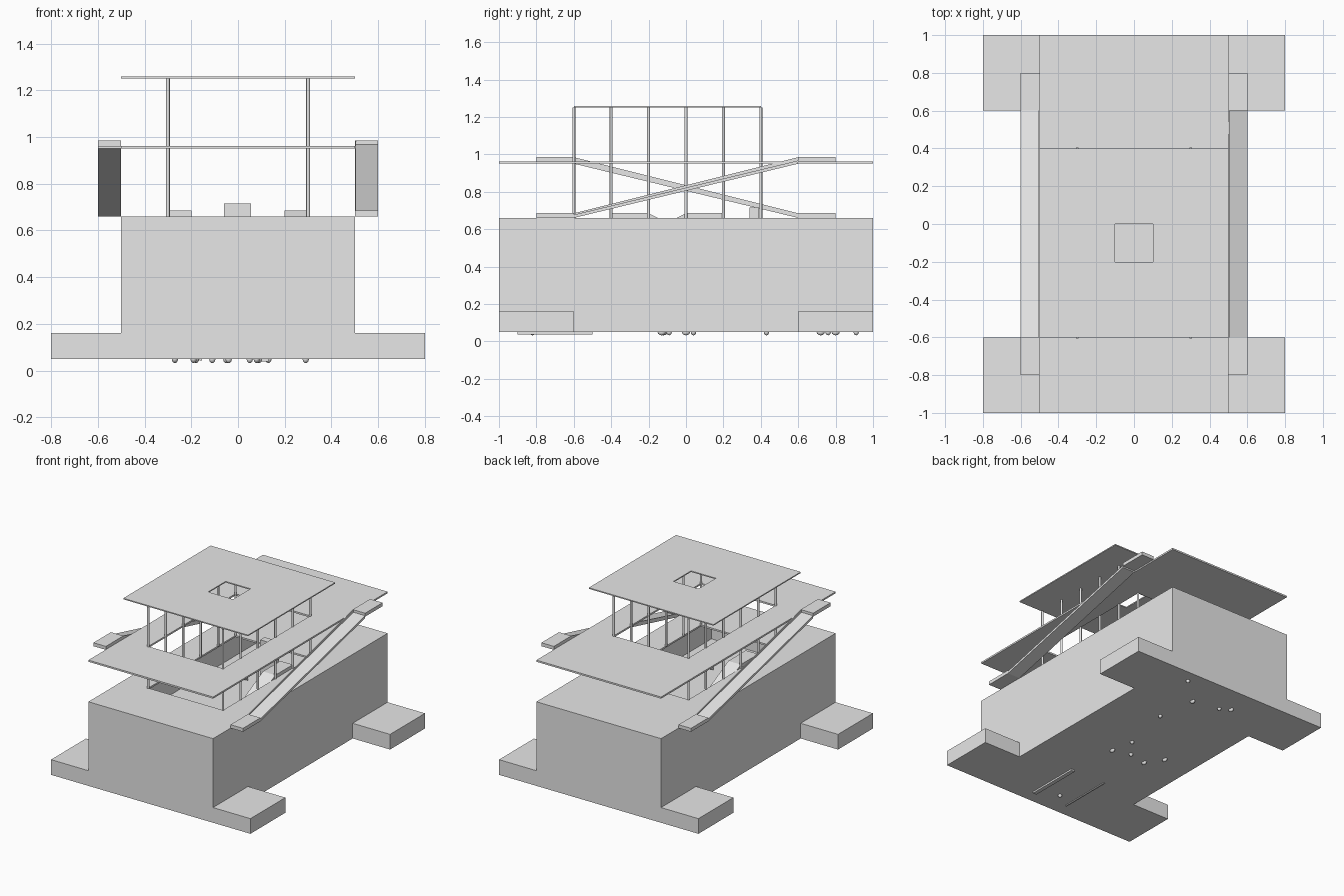
import bpy, bmesh, math
from mathutils import Vector

if "Cube" in bpy.data.objects:
    bpy.data.objects.remove(bpy.data.objects["Cube"])

grey = bpy.data.materials.new("plain_grey")
grey.use_nodes = True
grey.diffuse_color = (0.8, 0.8, 0.8, 1)
grey.node_tree.nodes["Principled BSDF"].inputs["Base Color"].default_value = (0.8, 0.8, 0.8, 1)


def finish(name, bm):
    bmesh.ops.recalc_face_normals(bm, faces=bm.faces)
    mesh = bpy.data.meshes.new(name)
    bm.to_mesh(mesh)
    bm.free()
    mesh.materials.append(grey)
    obj = bpy.data.objects.new(name, mesh)
    bpy.context.collection.objects.link(obj)
    return obj


def box(name, x0, x1, y0, y1, z0, z1):
    bm = bmesh.new()
    bmesh.ops.create_cube(bm, size=1)
    for v in bm.verts:
        v.co = Vector((x1 if v.co.x > 0 else x0,
                       y1 if v.co.y > 0 else y0,
                       z1 if v.co.z > 0 else z0))
    return finish(name, bm)


def slab_with_hole(name, outer, hole, z0, z1):
    """Rectangular plate with a rectangular opening; rectangles are x0, x1, y0, y1."""
    bm = bmesh.new()
    rings = []
    for x0, x1, y0, y1 in (outer, hole):
        for z in (z0, z1):
            corners = ((x0, y0), (x1, y0), (x1, y1), (x0, y1))
            rings.append([bm.verts.new((x, y, z)) for x, y in corners])
    out_low, out_high, in_low, in_high = rings
    for a, b in ((out_low, out_high), (out_high, in_high),
                 (in_high, in_low), (in_low, out_low)):
        for i in range(4):
            j = (i + 1) % 4
            bm.faces.new((a[i], a[j], b[j], b[i]))
    return finish(name, bm)


def side_profile(name, points, x0, x1, turn=False, pivot_y=0):
    """Extrude a y-z outline along x; turn rotates it half way round the pivot."""
    s = -1 if turn else 1
    bm = bmesh.new()
    ends = [[bm.verts.new((s * x, pivot_y + s * (y - pivot_y), z)) for y, z in points]
            for x in (x0, x1)]
    for end in ends:
        bm.faces.new(end)
    for i in range(len(points)):
        j = (i + 1) % len(points)
        bm.faces.new((ends[0][i], ends[0][j], ends[1][j], ends[1][i]))
    return finish(name, bm)


BASE, TOP, DECK, ROOF = 0.05, 0.66, 0.95, 1.25
well = (-0.3, 0.3, -0.6, 0.4)
plan = (-0.5, 0.5, -1, 1)

# Hollow main block with an open well in its top
slab_with_hole("block_top", plan, well, TOP - 0.012, TOP)
slab_with_hole("block_walls", plan, (-0.488, 0.488, -0.988, 0.988), BASE, TOP - 0.012)
box("ground_floor", -0.488, 0.488, -0.988, 0.988, BASE, BASE + 0.012)
box("middle_floor", -0.488, 0.488, -0.988, 0.988, 0.348, 0.36)

# Corner feet
for sx in (-1, 1):
    for sy in (-1, 1):
        xs, ys = sorted((sx * 0.5, sx * 0.8)), sorted((sy * 0.6, sy * 1.0))
        box("corner_foot", *xs, *ys, BASE, 0.16)

# Open deck and roof
slab_with_hole("open_deck", plan, well, DECK, DECK + 0.012)
slab_with_hole("roof", (-0.5, 0.5, -0.6, 0.4), (-0.1, 0.1, -0.2, 0), ROOF, ROOF + 0.008)

# Two rows of slim round columns
for x in (-0.3, 0.3):
    for i in range(6):
        bm = bmesh.new()
        bmesh.ops.create_cone(bm, cap_ends=True, segments=12, radius1=0.008,
                              radius2=0.008, depth=ROOF - TOP)
        bmesh.ops.translate(bm, verts=bm.verts, vec=(x, -0.6 + 0.2 * i, (ROOF + TOP) / 2))
        column = finish("column", bm)
        for face in column.data.polygons:
            face.use_smooth = len(face.vertices) == 4

# Outer ramps with landings and an inner kerb
for turn in (False, True):
    side_profile("ramp", [(-0.6, 0.66), (0.6, 0.95), (0.6, 0.967), (-0.6, 0.677)],
                 0.5, 0.6, turn)
    side_profile("ramp_kerb", [(-0.6, 0.67), (0.6, 0.96), (0.6, 0.985), (-0.6, 0.685)],
                 0.5, 0.506, turn)
    for y0, z0 in ((-0.8, TOP), (0.6, 0.96)):
        side_profile("ramp_landing", [(y0, z0), (y0 + 0.2, z0), (y0 + 0.2, z0 + 0.025),
                                      (y0, z0 + 0.025)], 0.5, 0.6, turn)
    # Ramps leading down inside the well
    side_profile("well_ramp", [(-0.6, 0.36), (0, TOP), (0.2, TOP), (0.2, 0.685),
                               (0, 0.685), (-0.6, 0.385)], 0.2, 0.3, turn, -0.1)

# Tall panel inside the well
box("well_panel", -0.06, 0.055, 0.34, 0.39, 0.36, 0.715)

# Small details under the floor and on the front wall
box("under_bar", 0.1, 0.13, -0.9, -0.5, 0.038, BASE)
box("under_strip", -0.165, -0.155, -0.9, -0.5, 0.044, BASE)
box("front_sliver", 0.026, 0.03, -1.0, -0.99, 0.36, 0.4)
bumps = [(-0.04, -0.82), (0.08, -0.13), (0.05, 0.04), (-0.19, -0.12), (-0.05, -0.09),
         (-0.27, 0), (0.13, 0.43), (0.09, 0.72), (-0.11, 0.76), (-0.18, 0.8), (0.29, 0.91)]
for i, (x, y) in enumerate(bumps):
    bm = bmesh.new()
    bmesh.ops.create_uvsphere(bm, u_segments=10, v_segments=6, radius=0.018)
    bmesh.ops.scale(bm, verts=bm.verts, vec=(0.8, 1.2 if i % 2 else 0.8, 1))
    bmesh.ops.translate(bm, verts=bm.verts, vec=(x, y, BASE))
    for face in bm.faces:
        face.smooth = True
    finish("under_bump", bm)
